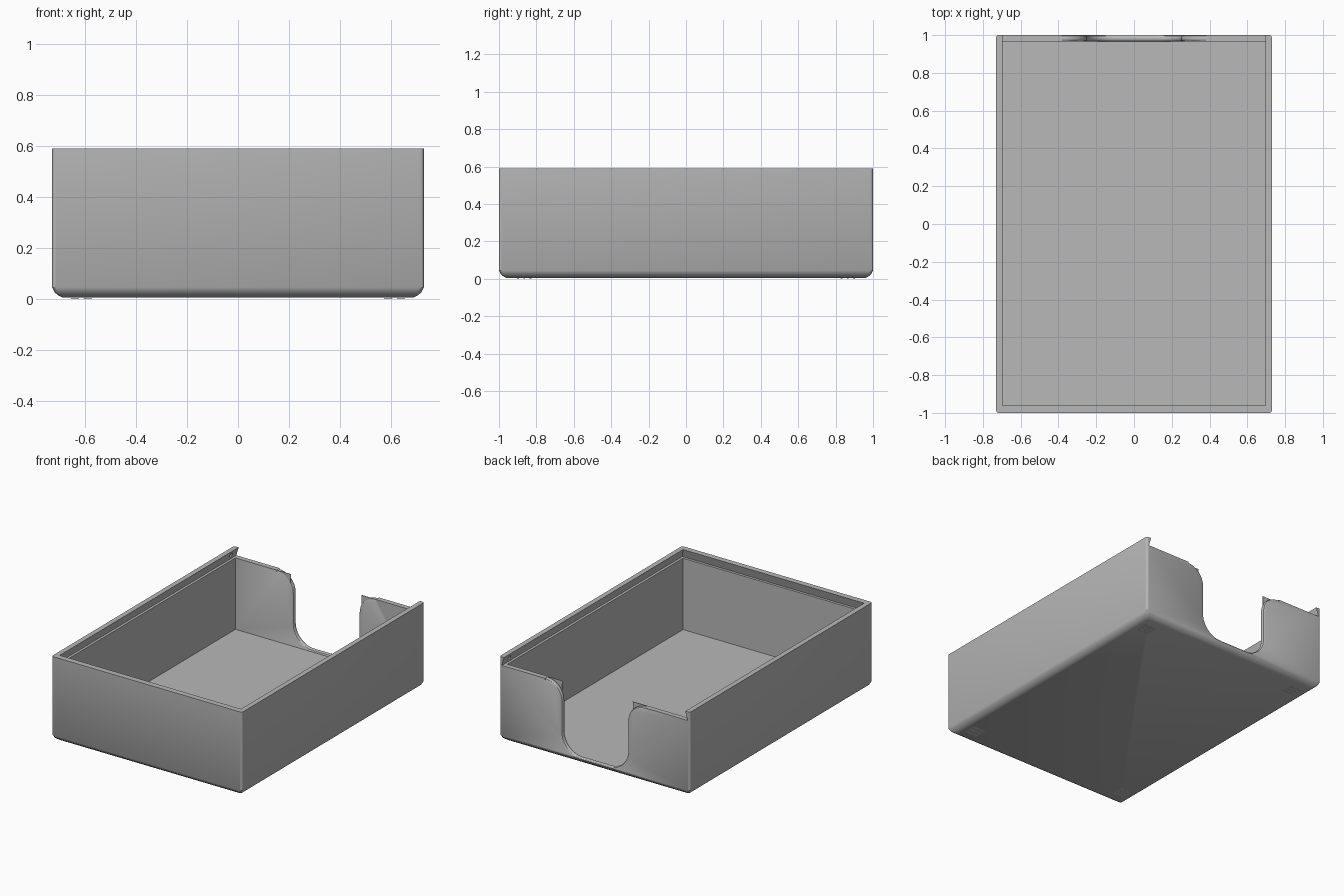
import bpy, bmesh
from math import sin, cos, pi, sqrt

if "Cube" in bpy.data.objects:
    bpy.data.objects.remove(bpy.data.objects["Cube"])

grey = bpy.data.materials.new("plain_grey")
grey.use_nodes = True
COLOUR = (0.48, 0.48, 0.48, 1)
grey.diffuse_color = COLOUR
grey.node_tree.nodes["Principled BSDF"].inputs["Base Color"].default_value = COLOUR

HX, HY, TOP = 0.73, 1.0, 0.59      # outer half sizes and rim height
IX, IY, FLOOR = 0.695, 0.965, 0.035  # cavity
LEDGE = 0.53                       # bottom of the lid groove


def finish(name, bm):
    me = bpy.data.meshes.new(name)
    bm.to_mesh(me)
    bm.free()
    me.materials.append(grey)
    ob = bpy.data.objects.new(name, me)
    bpy.context.collection.objects.link(ob)
    return ob


def loft(name, rings):
    """Closed solid through rings that share a point count."""
    bm = bmesh.new()
    loops = [[bm.verts.new(p) for p in ring] for ring in rings]
    n = len(loops[0])
    for a, b in zip(loops, loops[1:]):
        for i in range(n):
            j = (i + 1) % n
            bm.faces.new((a[i], a[j], b[j], b[i]))
    bm.faces.new(loops[0])
    bm.faces.new(loops[-1])
    bmesh.ops.recalc_face_normals(bm, faces=bm.faces)
    return finish(name, bm)


def rounded_rect(hx, hy, r, z):
    pts = []
    for k, (sx, sy) in enumerate(((1, 1), (-1, 1), (-1, -1), (1, -1))):
        for s in range(5):
            a = pi / 2 * (k + s / 4)
            pts.append((sx * (hx - r) + r * cos(a), sy * (hy - r) + r * sin(a), z))
    return pts


def rect(hx, y0, y1, z):
    return [(-hx, y0, z), (hx, y0, z), (hx, y1, z), (-hx, y1, z)]


def arc(cx, cz, r, a0, a1, n=12):
    return [(cx + r * cos(a0 + (a1 - a0) * i / n), cz + r * sin(a0 + (a1 - a0) * i / n))
            for i in range(n + 1)]


def notch_ring(y, d):
    """S-curved thumb notch outline, widened by d."""
    half = [(0.38, 0.7)]
    half += arc(0.38, 0.40, 0.13 - d, pi / 2, pi)
    half += arc(0.11, 0.19, 0.14 + d, 0, -pi / 2)
    return [(x, y, z) for x, z in half] + [(-x, y, z) for x, z in reversed(half)]


def cut(target, cutter):
    mod = target.modifiers.new("cut", 'BOOLEAN')
    mod.operation = 'DIFFERENCE'
    mod.solver = 'EXACT'
    mod.object = cutter
    bpy.context.view_layer.objects.active = target
    bpy.ops.object.modifier_apply(modifier=mod.name)
    bpy.data.objects.remove(cutter)


# Box shell with softened base edge
steps = [(0.004, 0.042), (0.012, 0.026), (0.025, 0.010), (0.045, 0), (TOP, 0)]
box = loft("box_body", [rounded_rect(HX - i, HY - i, 0.015, z) for z, i in steps])

# Storage cavity
cut(box, loft("cavity", [rect(IX, -0.96, IY, z) for z in (FLOOR, 0.8)]))

# Undercut lid groove, open at the back
cut(box, loft("lid_groove", [rect(IX + 0.018, -0.978, 1.2, LEDGE),
                             rect(IX, -0.96, 1.2, TOP),
                             rect(IX, -0.96, 1.2, 0.8)]))

# Thumb notch with a rounded edge through the back wall
sections = [notch_ring(0.9, 0.014)]
mid, half_wall = (IY + HY) / 2, (HY - IY) / 2
for i in range(9):
    t = -1 + i / 4
    sections.append(notch_ring(mid + t * half_wall, 0.014 * (1 - sqrt(1 - t * t))))
sections.append(notch_ring(1.1, 0.014))
cut(box, loft("thumb_notch", sections))

# Latch dimples near the open end of the groove
for side in (-1, 1):
    ring = arc(0.93, 0.56, 0.014, 0, 2 * pi, 12)[:-1]
    cut(box, loft("dimple", [[(side * x, y, z) for y, z in ring] for x in (0.66, 0.717)]))

bpy.ops.object.select_all(action='DESELECT')
box.select_set(True)
bpy.context.view_layer.objects.active = box
bpy.ops.object.shade_smooth_by_angle(angle=pi / 6)

for sx, side in ((1, "left"), (-1, "right")):
    # Thin fin left at the inner top corner of the notch
    outline = [(0.27, LEDGE), (0.4, LEDGE), (0.4, 0.5)]
    outline += arc(0.38, 0.40, 0.125, pi / 2, pi * 0.83, 6)
    loft(side + "_notch_fin", [[(sx * x, y, z) for x, z in outline] for y in (IY, IY + 0.004)])

    # Textured feet made of shallow pyramids
    for sy, end in ((1, "back"), (-1, "front")):
        bm = bmesh.new()
        bmesh.ops.create_grid(bm, x_segments=2, y_segments=3, size=0.05)
        tips = bmesh.ops.poke(bm, faces=bm.faces[:])["verts"]
        for v in bm.verts:
            v.co.z = 0.003
        for v in tips:
            v.co.z = 0
        bmesh.ops.reverse_faces(bm, faces=bm.faces[:])
        foot = finish(end + "_" + side + "_foot", bm)
        foot.location = (sx * 0.615, sy * 0.865, 0)
